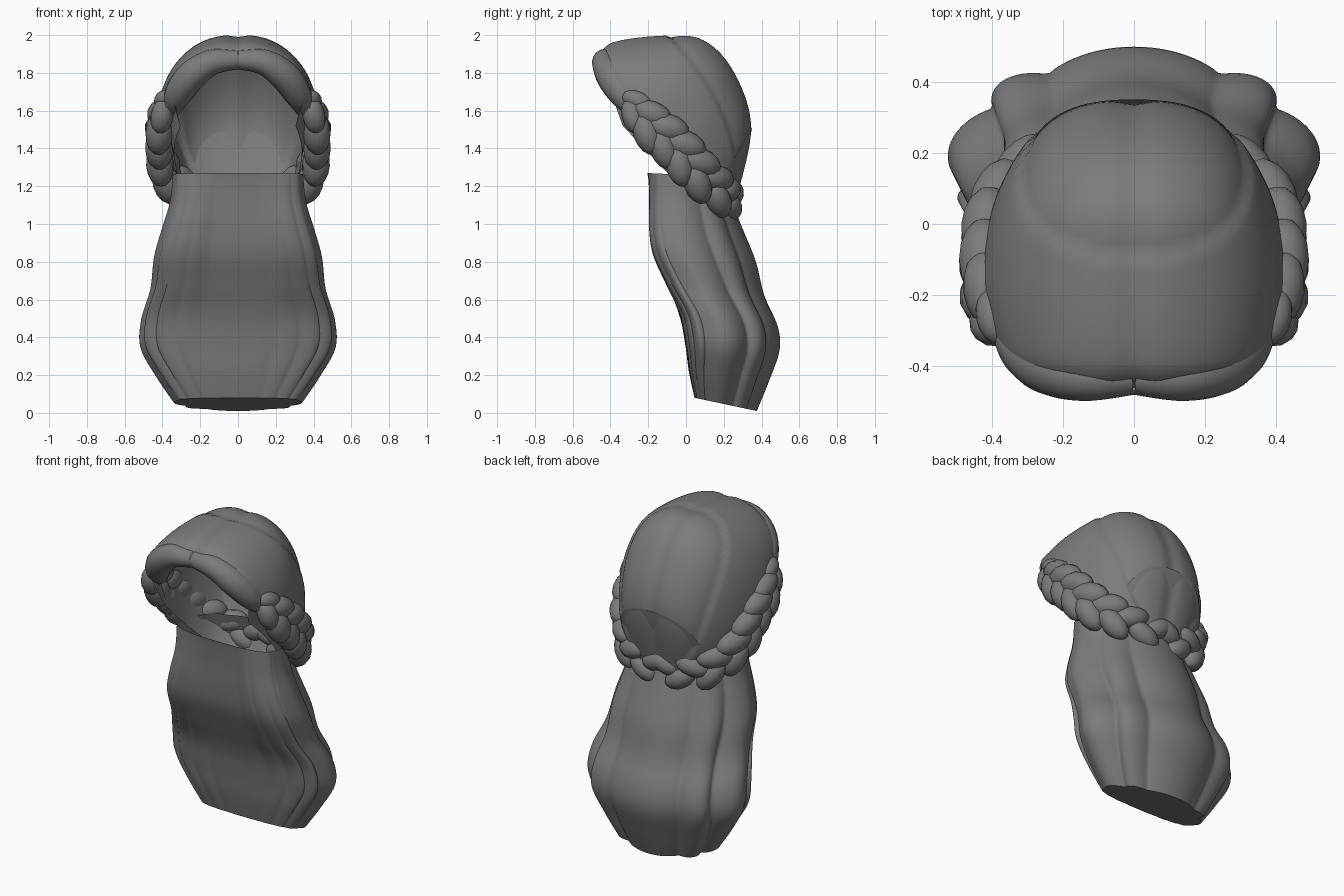
import bpy, math
from mathutils import Vector

if "Cube" in bpy.data.objects:
    bpy.data.objects.remove(bpy.data.objects["Cube"])

hair = bpy.data.materials.new("dark_grey_hair")
hair.diffuse_color = (0.2, 0.2, 0.2, 1)
hair.use_nodes = True
hair.node_tree.nodes["Principled BSDF"].inputs["Base Color"].default_value = hair.diffuse_color


def finish(name, verts, faces, angle=40):
    me = bpy.data.meshes.new(name)
    me.from_pydata(verts, [], faces)
    me.materials.append(hair)
    ob = bpy.data.objects.new(name, me)
    bpy.context.collection.objects.link(ob)
    bpy.ops.object.select_all(action='DESELECT')
    ob.select_set(True)
    bpy.context.view_layer.objects.active = ob
    bpy.ops.object.shade_smooth_by_angle(angle=math.radians(angle))
    return ob


def spline(points, t):
    """Smooth curve through points, t from 0 to 1."""
    n = len(points) - 1
    i = min(int(t * n), n - 1)
    u = t * n - i
    p0, p1, p2, p3 = [points[max(0, min(n, i + k))] for k in (-1, 0, 1, 2)]
    return [0.5 * (2 * b + (c - a) * u + (2 * a - 5 * b + 4 * c - d) * u * u
                   + (3 * b - a - 3 * c + d) * u ** 3)
            for a, b, c, d in zip(p0, p1, p2, p3)]


def tangent(points, t):
    a, b = spline(points, max(0, t - .02)), spline(points, min(1, t + .02))
    return (Vector(b[:3]) - Vector(a[:3])).normalized()


def grid_faces(rows, cols, closed):
    m = cols if closed else cols - 1
    return [(r * cols + c, r * cols + (c + 1) % cols,
             (r + 1) * cols + (c + 1) % cols, (r + 1) * cols + c)
            for r in range(rows - 1) for c in range(m)]


# --- cap: arches from the crown line down to the braid line ---
# crown y, z, then side x, y, z
CAP = [(-.47, 1.89, .345, -.38, 1.65), (-.39, 1.965, .39, -.32, 1.60),
       (-.15, 2.0, .43, -.21, 1.50), (.08, 1.985, .425, -.1, 1.40),
       (.25, 1.82, .39, .03, 1.28), (.35, 1.52, .30, .15, 1.17),
       (.28, 1.13, .15, .23, 1.09)]
R, C = 56, 65
verts, lining, inset = [], [], []
for r in range(R):
    t = r / (R - 1)
    cy, cz, sx, sy, sz = spline(CAP, t)
    p = 0.93 - 0.12 * t
    for c in range(C):
        a = (c / (C - 1) - 0.5) * math.pi
        w = abs(math.sin(a)) ** p
        h = max(0, math.cos(a)) ** p
        v = Vector((math.copysign(sx * w, a), sy + (cy - sy) * h, sz + (cz - sz) * h))
        # lining bends inward behind the braid
        s = max(0, (abs(a) / (math.pi / 2) - .72) / .28, (t - .84) / .16)
        s *= min(1, t * 6)
        inset.append(s)
        lining.append((v.x * (1 - .22 * s), v.y - .09 * s * t, v.z - .08 * s))
        # centre parting and the step around the back panel
        out = (v - Vector((0, -.05, 1.5))).normalized()
        dip = 0.012 * math.exp(-(v.x / .045) ** 2)
        d = v.y - (.26 - .36 * (max(0, v.z - 1.25) / .75) ** 2)
        dip += 0.016 * math.exp(-d / .06) * min(1, d / .015) if d > 0 else 0
        verts.append(v - out * dip)
faces = grid_faces(R, C, False)
finish("hair_cap", verts, faces, 50)
finish("braid_lining", lining, [f for f in faces if max(inset[i] for i in f) > 0], 60)

# --- rolled fringe around the face opening ---
ROLL = [(0, -.43, 1.87, .05), (.14, -.43, 1.855, .068), (.25, -.395, 1.78, .08),
        (.32, -.33, 1.68, .072), (.345, -.27, 1.60, .04)]
for s, side in ((1, "right"), (-1, "left")):
    verts, rows, cols = [], 25, 16
    for r in range(rows):
        t = r / (rows - 1)
        x, y, z, rad = spline(ROLL, t)
        q = tangent(ROLL, t)
        u = q.cross(Vector((0, 1, 0))).normalized()
        w = q.cross(u)
        for c in range(cols):
            a = 2 * math.pi * c / cols
            v = Vector((x, y, z)) + (u * math.cos(a) + w * math.sin(a)) * rad
            verts.append((s * v.x, v.y, v.z))
    faces = grid_faces(rows, cols, True)
    faces.append(tuple(range((rows - 1) * cols, rows * cols)))
    finish("fringe_roll_" + side, verts, [f[::-s] for f in faces])

# --- braid: two rows of slanted plump strands along the cap edge ---
BRAID = [(.385, -.29, 1.64), (.41, -.19, 1.53), (.41, -.06, 1.41), (.375, .065, 1.27),
         (.24, .2, 1.15), (0, .245, 1.12)]
COUNT = 15
for s, side in ((1, "right"), (-1, "left")):
    verts, faces = [], []
    for k in range(COUNT):
        t = (k + .4) / COUNT
        row = 1 if k % 2 else -1
        pos = Vector(spline(BRAID, t))
        tan = tangent(BRAID, t)
        out = Vector((pos.x, max(0, pos.y + .05) * 1.2, 0)).normalized()
        up = tan.cross(out).normalized()
        out = up.cross(tan)
        size = (0.65 + 0.35 * min(1, t * 5)) * (1 - .2 * max(0, t - .6) / .4)
        # strand leans away from the braid centre line
        long = (tan + up * row * 0.5).normalized()
        wide = out.cross(long)
        pos += up * row * .046 * size + out * .006
        base, nu, nv = len(verts), 14, 9
        for j in range(nv):
            b = math.pi * (j + .02) / (nv - .96)
            for i in range(nu):
                a = 2 * math.pi * i / nu
                v = pos + (long * math.cos(b) * .12 + wide * math.sin(b) * math.cos(a) * .074
                           + out * math.sin(b) * math.sin(a) * .074) * size
                verts.append((s * v.x, v.y, v.z))
        fs = grid_faces(nv, nu, True)
        fs += [tuple(range(nu))[::-1], tuple(range((nv - 1) * nu, nv * nu))]
        faces += [tuple(base + i for i in f)[::s] for f in fs]
    finish("braid_" + side, verts, faces, 60)

# --- loose hair: lobed tube hanging from the nape ---
# front z, front y, back z, back y, half width
FALL = [(1.27, -.205, 1.25, .20, .345), (1.13, -.21, 1.10, .25, .36),
        (.98, -.215, .95, .31, .405), (.84, -.195, .80, .37, .445),
        (.68, -.12, .62, .415, .465), (.52, -.037, .46, .485, .515),
        (.36, -.004, .33, .495, .52), (.22, .015, .17, .44, .44),
        (.08, .045, .01, .375, .34)]
CUSPS = [-33, 33, 61, 110, 132, 152, 168, 192, 208, 228, 250, 299, 327]
R, C = 41, 180
verts = []
for r in range(R):
    t = r / (R - 1)
    zf, yf, zb, yb, hw = spline(FALL, t)
    depth = 0.4 + 0.6 * min(1, t / .6)
    for c in range(C):
        deg = 360 * c / C
        if deg >= 327:
            deg -= 360
        i = max(k for k in range(len(CUSPS) - 1) if CUSPS[k] <= deg)
        span = CUSPS[i + 1] - CUSPS[i]
        lobe = math.sin(math.pi * (deg - CUSPS[i]) / span) ** .8 if deg > CUSPS[i] else 0
        # strands sway a little on the way down
        sway = math.radians(4) * math.sin(t * 7) * math.sin(math.radians(deg))
        a = math.radians(deg) + sway
        co, si = math.cos(a), math.sin(a)
        p = 1 if co > 0 else 1 - .35 * min(1, -co * 3)
        fx = math.copysign(abs(si) ** p, si)
        fy = math.copysign(abs(co) ** p, co)
        # deep grooves at the back, shallow ones at the front
        amp = .11 + (.03 - .11) * max(0, min(1, (.1 - co) / .5))
        k = 1 - amp * depth * (1 - lobe)
        fx, fy = fx * k, fy * k
        # widest a third of the way from front to back
        u = .35 + (.65 if fy > 0 else .35) * fy
        # the middle of the front hangs straighter than the side strands
        hollow = .035 * math.sin(math.pi * min(1, t / .62)) * math.exp(-(fx / .5) ** 4) if co < 0 else 0
        verts.append((hw * fx, yf + (yb - yf) * u + hollow, zf + (zb - zf) * u))
faces = grid_faces(R, C, True)
faces.append(tuple(range((R - 1) * C, R * C)))
finish("loose_hair", verts, faces, 40)
